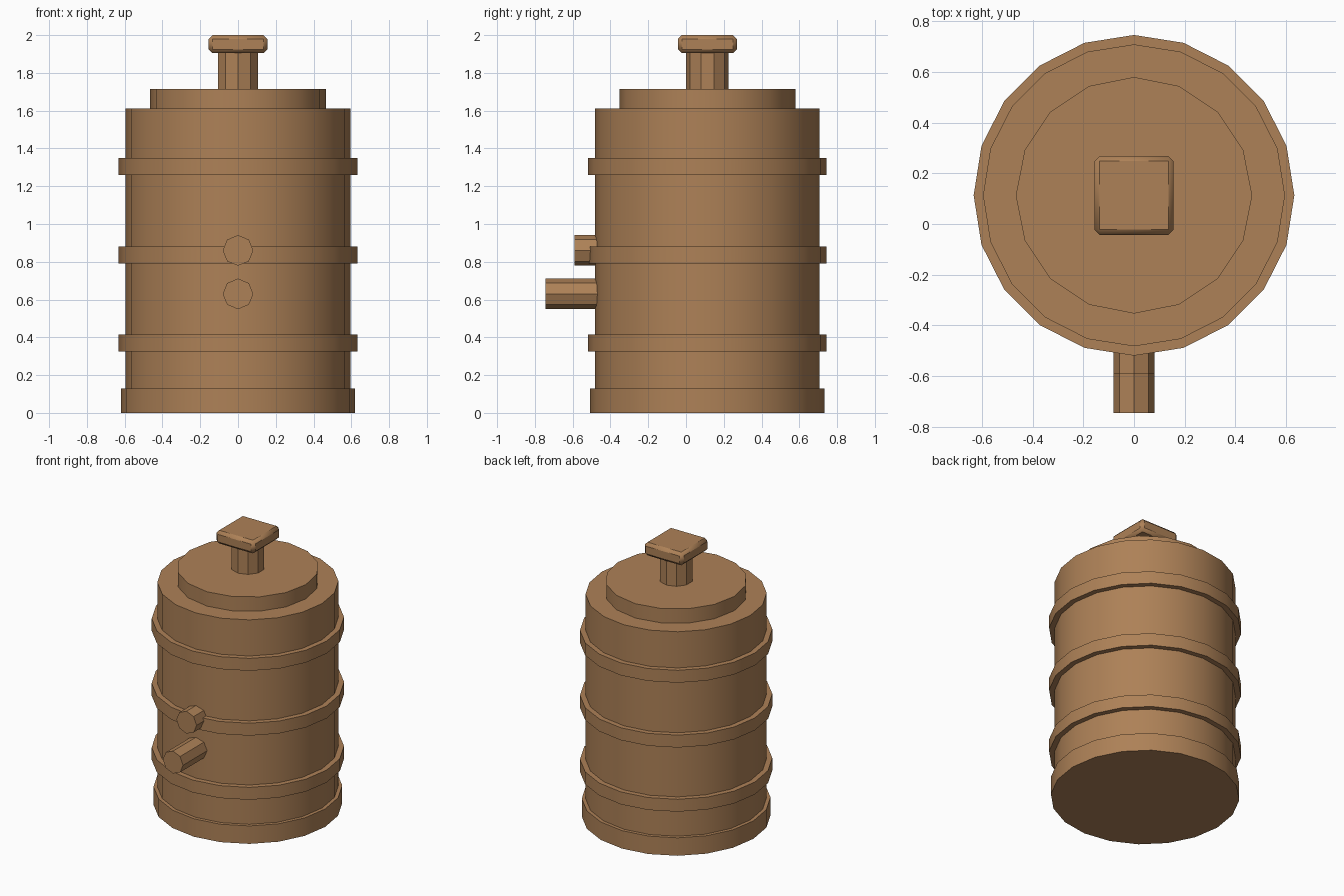
import bpy, math

if "Cube" in bpy.data.objects:
    bpy.data.objects.remove(bpy.data.objects["Cube"])

CY = 0.113  # barrel axis in y

wood = bpy.data.materials.new("warm_brown")
wood.diffuse_color = (0.42, 0.22, 0.095, 1)
wood.use_nodes = True
wood.node_tree.nodes["Principled BSDF"].inputs["Base Color"].default_value = wood.diffuse_color


def finish(name):
    ob = bpy.context.object
    ob.name = name
    ob.data.materials.append(wood)
    bpy.ops.object.shade_smooth_by_angle(angle=math.radians(30))
    return ob


def disc(name, sides, radius, z0, z1):
    """Upright cylinder on the barrel axis."""
    bpy.ops.mesh.primitive_cylinder_add(
        vertices=sides, radius=radius, depth=z1 - z0,
        location=(0, CY, (z0 + z1) / 2))
    return finish(name)


def peg(name, z, y_front, y_back=-0.43, radius=0.081):
    """Octagonal pipe sticking out of the front."""
    bpy.ops.mesh.primitive_cylinder_add(
        vertices=8, radius=radius, depth=y_back - y_front,
        location=(0, (y_front + y_back) / 2, z),
        rotation=(math.pi / 2, 0, 0))
    return finish(name)


# Barrel, foot and hoops
disc("barrel_body", 20, 0.595, 0.01, 1.612)
disc("base_ring", 20, 0.62, 0.0, 0.13)
for i, z in enumerate((0.37, 0.835, 1.305)):
    disc(f"hoop_{i + 1}", 20, 0.632, z - 0.045, z + 0.045)

# Lid and handle
disc("lid", 16, 0.466, 1.60, 1.716)
disc("handle_stem", 10, 0.112, 1.70, 1.92)
bpy.ops.mesh.primitive_cube_add(size=1, location=(0, CY, 1.952))
cap = bpy.context.object
cap.scale = (0.312, 0.312, 0.096)
bpy.ops.object.transform_apply(location=False, rotation=False, scale=True)
bevel = cap.modifiers.new("chamfer", 'BEVEL')
bevel.width = 0.021
bevel.segments = 1
finish("handle_cap")

# Front tap pipes
peg("upper_plug", 0.86, -0.59)
peg("lower_spout", 0.63, -0.745)
